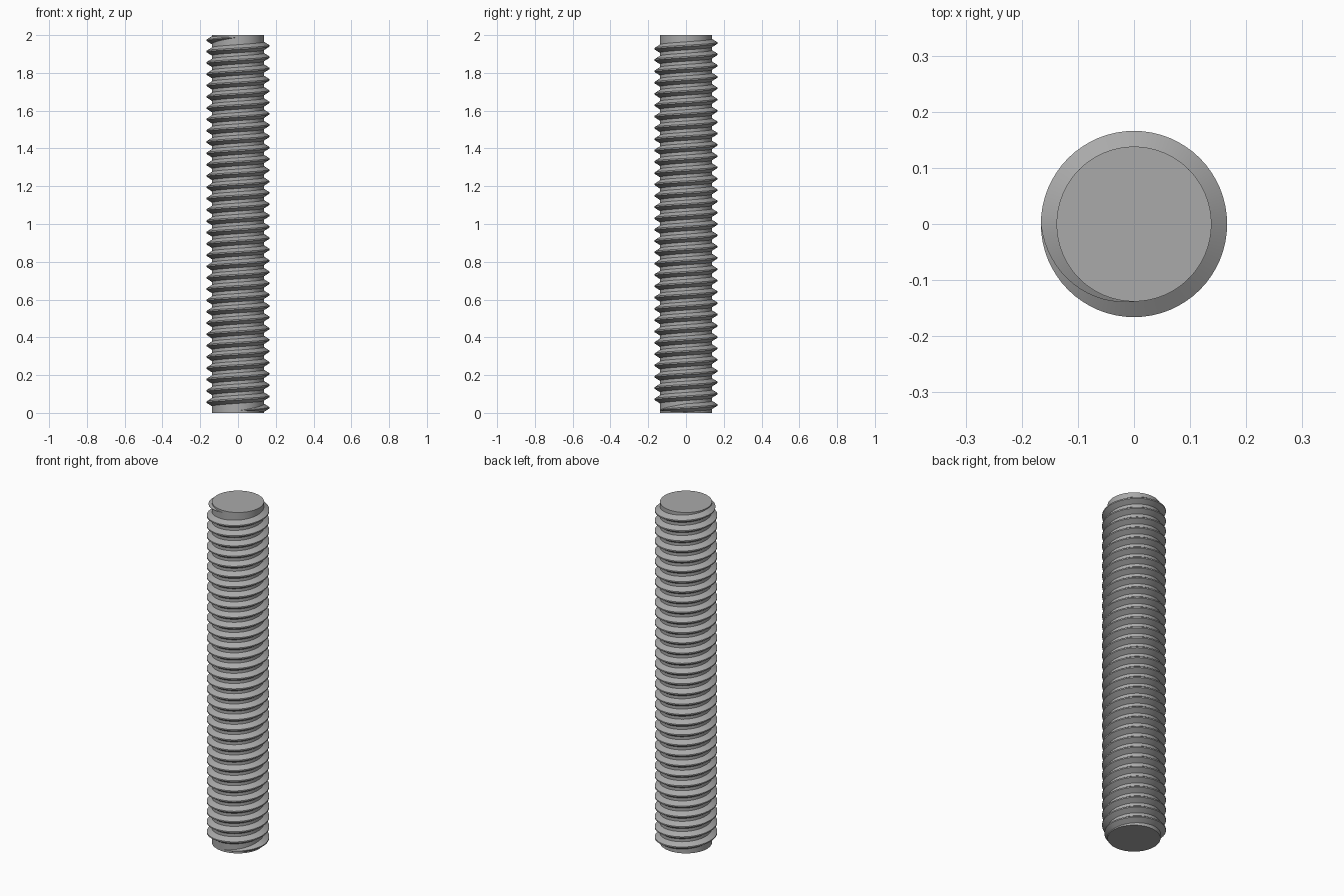
import bpy, bmesh
from math import cos, sin, pi, radians

cube = bpy.data.objects.get("Cube")
if cube:
    bpy.data.objects.remove(cube, do_unlink=True)

LENGTH = 2.0
CORE_R, CREST_R = 0.138, 0.166
TURNS, STEPS = 33, 64
Z_START, Z_END = 0.012, 1.988
PITCH = (Z_END - Z_START) / TURNS

steel = bpy.data.materials.new("grey steel")
steel.use_nodes = True
colour = (0.4, 0.4, 0.4, 1)
steel.diffuse_color = colour
steel.node_tree.nodes["Principled BSDF"].inputs["Base Color"].default_value = colour


def finish(obj):
    obj.data.materials.append(steel)
    bpy.ops.object.select_all(action='DESELECT')
    obj.select_set(True)
    bpy.context.view_layer.objects.active = obj
    bpy.ops.object.shade_smooth_by_angle(angle=radians(30))


# Plain core rod
bpy.ops.mesh.primitive_cylinder_add(vertices=96, radius=CORE_R, depth=LENGTH,
                                    location=(0, 0, LENGTH / 2))
rod = bpy.context.object
rod.name = "core_rod"
finish(rod)

# Helical ridge: a trapezoid swept upwards, fading over a quarter turn at each end
root, crest = PITCH * 0.38, PITCH * 0.06
depth = CREST_R - CORE_R
profile = [(-0.002, -root), (depth, -crest), (depth, crest), (-0.002, root)]

bm = bmesh.new()
rings = []
total = TURNS * STEPS
for i in range(total + 1):
    turn = i / STEPS
    angle = -pi / 2 + 2 * pi * turn
    fade = max(0.02, min(1, 4 * turn, 4 * (TURNS - turn)))
    z = Z_START + PITCH * turn
    ring = []
    for out, up in profile:
        r = CORE_R + (out * fade if out > 0 else out)
        ring.append(bm.verts.new((r * cos(angle), r * sin(angle), z + up * fade)))
    rings.append(ring)

for a, b in zip(rings, rings[1:]):
    for k in range(4):
        n = (k + 1) % 4
        bm.faces.new((a[k], b[k], b[n], a[n]))
bm.faces.new(rings[0])
bm.faces.new(rings[-1])
bmesh.ops.recalc_face_normals(bm, faces=bm.faces)
mesh = bpy.data.meshes.new("thread_ridge")
bm.to_mesh(mesh)
bm.free()
thread = bpy.data.objects.new("thread_ridge", mesh)
bpy.context.collection.objects.link(thread)
finish(thread)
